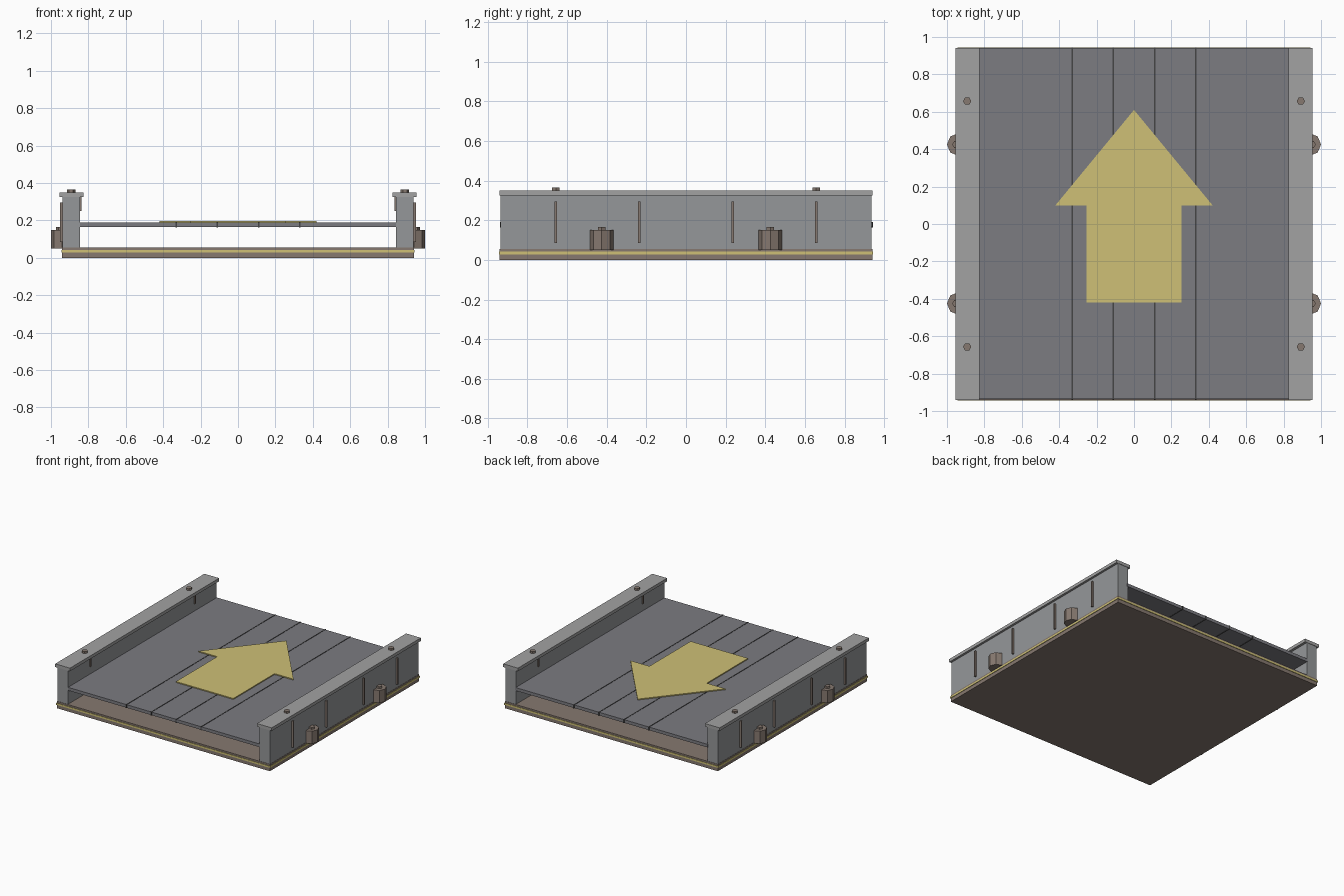
import bpy, bmesh, math

if "Cube" in bpy.data.objects:
    bpy.data.objects.remove(bpy.data.objects["Cube"])

def material(name, rgb):
    m = bpy.data.materials.new(name)
    m.diffuse_color = (*rgb, 1)
    m.use_nodes = True
    m.node_tree.nodes["Principled BSDF"].inputs["Base Color"].default_value = m.diffuse_color
    return m

STEEL = material("steel", (0.30, 0.31, 0.32))
CAP = material("cap_grey", (0.36, 0.36, 0.36))
DECK = material("deck_grey", (0.20, 0.20, 0.22))
BROWN = material("brown_metal", (0.24, 0.19, 0.16))
SEAM = material("seam_dark", (0.06, 0.06, 0.06))
YELLOW = material("yellow_paint", (0.62, 0.53, 0.18))

def finish(name, bm, mat):
    bmesh.ops.recalc_face_normals(bm, faces=bm.faces)
    me = bpy.data.meshes.new(name)
    bm.to_mesh(me)
    bm.free()
    me.materials.append(mat)
    ob = bpy.data.objects.new(name, me)
    bpy.context.collection.objects.link(ob)
    return ob

def prism(name, outline, z0, z1, mat):
    """Extrude an xy outline from z0 to z1."""
    bm = bmesh.new()
    face = bm.faces.new([bm.verts.new((x, y, z0)) for x, y in outline])
    ext = bmesh.ops.extrude_face_region(bm, geom=[face])
    for v in ext["geom"]:
        if isinstance(v, bmesh.types.BMVert):
            v.co.z = z1
    return finish(name, bm, mat)

def box(name, x0, x1, y0, y1, z0, z1, mat):
    return prism(name, [(x0, y0), (x1, y0), (x1, y1), (x0, y1)], z0, z1, mat)

def ngon(name, n, x, y, r, z0, z1, mat):
    pts = [(x + r * math.cos(2 * math.pi * i / n),
            y + r * math.sin(2 * math.pi * i / n)) for i in range(n)]
    return prism(name, pts, z0, z1, mat)

# Base slab and yellow trim band
box("base_slab", -0.94, 0.94, -0.94, 0.94, 0, 0.055, BROWN)
box("trim_band", -0.944, 0.944, -0.944, 0.944, 0.028, 0.042, YELLOW)

# Raised deck with seam strips
box("deck", -0.85, 0.85, -0.935, 0.94, 0.165, 0.19, DECK)
for x in (-0.33, -0.11, 0.11, 0.33):
    box("deck_seam", x - 0.004, x + 0.004, -0.938, 0.944, 0.163, 0.192, SEAM)

# Direction arrow
half = [(0.42, 0.10), (0.253, 0.10), (0.253, -0.42)]
arrow = [(0, 0.61)] + half + [(-x, y) for x, y in reversed(half)]
prism("arrow", arrow, 0.188, 0.198, YELLOW)

# Side rails with caps, bolts, ribs and clamps
for s in (-1, 1):
    box("side_rail", s * 0.845, s * 0.938, -0.937, 0.937, 0.05, 0.327, STEEL)
    box("rail_cap", s * 0.825, s * 0.955, -0.94, 0.94, 0.325, 0.35, CAP)
    for t in (-1, 1):
        ngon("cap_bolt", 6, s * 0.892, t * 0.657, 0.022, 0.34, 0.365, BROWN)
        box("inner_tab", s * 0.836, s * 0.85, t * 0.657 - 0.005, t * 0.657 + 0.005,
            0.25, 0.327, BROWN)
        for y in (0.235, 0.657):
            box("rail_rib", s * 0.93, s * 0.952, t * y - 0.006, t * y + 0.006,
                0.085, 0.295, BROWN)
        ngon("clamp_block", 8, s * 0.94, t * 0.425, 0.06, 0.05, 0.15, BROWN)
        ngon("clamp_knob", 6, s * 0.95, t * 0.425, 0.022, 0.145, 0.165, BROWN)
